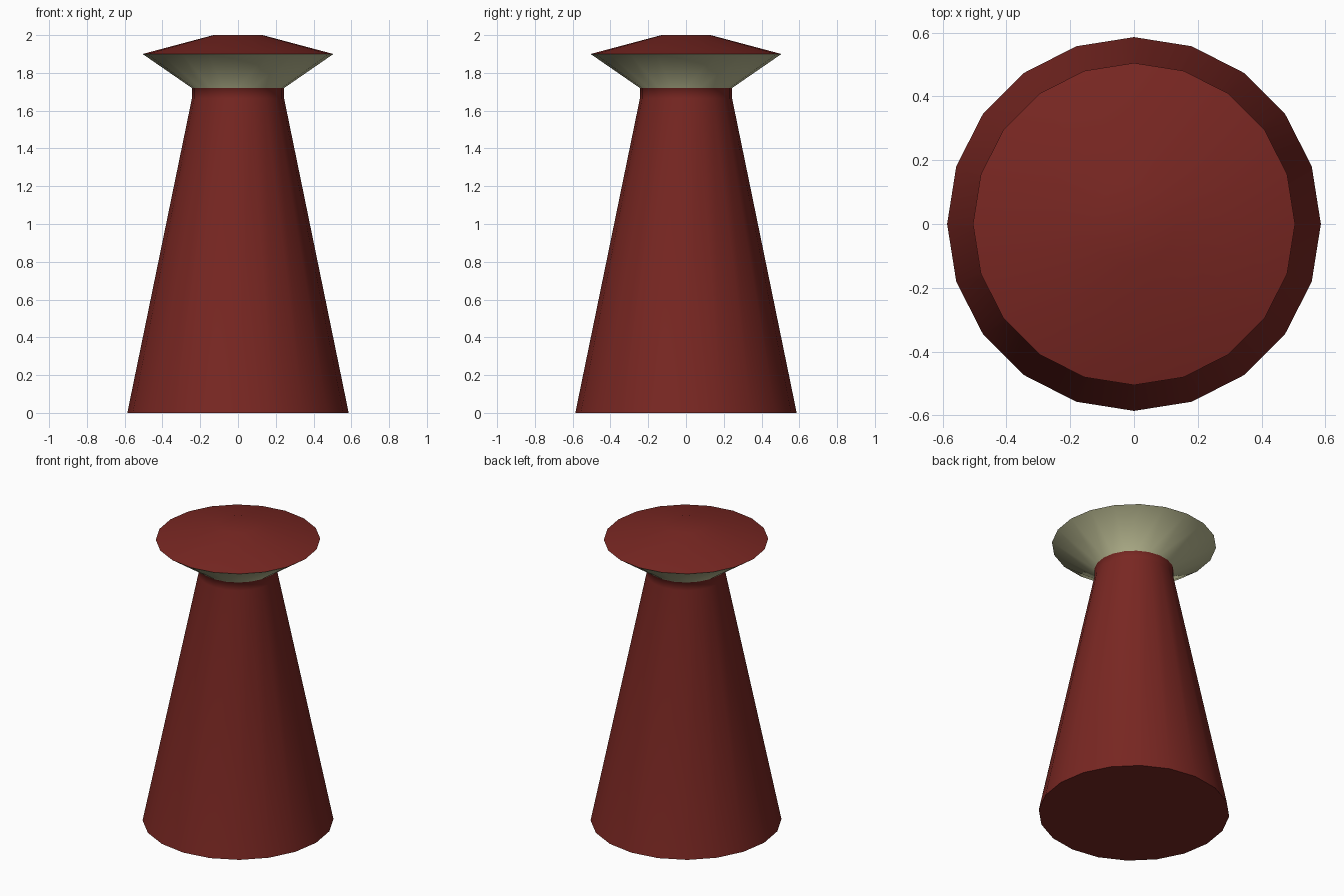
import bpy, bmesh, math

if "Cube" in bpy.data.objects:
    bpy.data.objects.remove(bpy.data.objects["Cube"])

SIDES = 20


def material(name, color):
    mat = bpy.data.materials.new(name)
    mat.diffuse_color = (*color, 1)
    mat.use_nodes = True
    mat.node_tree.nodes["Principled BSDF"].inputs["Base Color"].default_value = mat.diffuse_color
    return mat


red = material("dark_red", (0.19, 0.02, 0.016))
cream = material("pale_cream", (0.46, 0.46, 0.27))

# Outer profile (radius, z), with the material of the band above each ring
profile = [
    (0.586, 0.0, 0),    # tapered body
    (0.244, 1.665, 0),  # straight neck
    (0.244, 1.72, 1),   # flared underside of the cap
    (0.505, 1.90, 0),   # sloping cap top
    (0.13, 2.0, 0),     # flat crown
]

bm = bmesh.new()
rings = []
for r, z, _ in profile:
    angles = [2 * math.pi * i / SIDES for i in range(SIDES)]
    rings.append([bm.verts.new((r * math.cos(a), r * math.sin(a), z)) for a in angles])

# Bands between neighbouring rings
for (_, _, mat_index), low, high in zip(profile, rings, rings[1:]):
    for i in range(SIDES):
        j = (i + 1) % SIDES
        bm.faces.new((low[i], low[j], high[j], high[i])).material_index = mat_index

# Base and crown discs
bm.faces.new(rings[0][::-1])
bm.faces.new(rings[-1])

mesh = bpy.data.meshes.new("capped_cone_post")
bm.to_mesh(mesh)
bm.free()
mesh.materials.append(red)
mesh.materials.append(cream)
post = bpy.data.objects.new("capped_cone_post", mesh)
bpy.context.collection.objects.link(post)

# Smooth sides, crisp rim and base edge
bpy.context.view_layer.objects.active = post
post.select_set(True)
bpy.ops.object.shade_smooth_by_angle(angle=math.radians(60))
